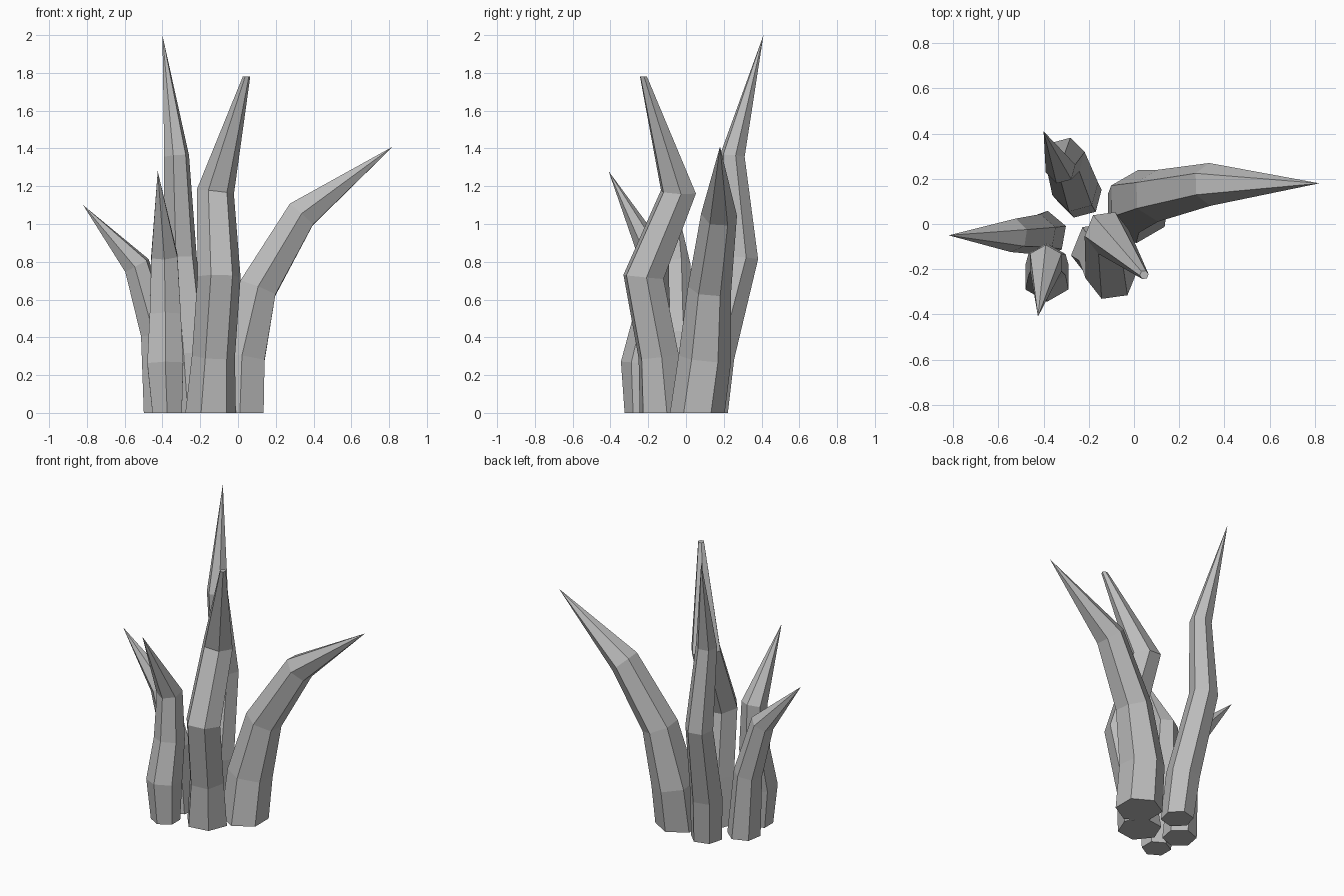
import bpy, bmesh, math
from mathutils import Vector

cube = bpy.data.objects.get("Cube")
if cube:
    bpy.data.objects.remove(cube)

SIDES = 6

grey = bpy.data.materials.new("stone_grey")
grey.use_nodes = True
colour = (0.5, 0.5, 0.5, 1)
grey.diffuse_color = colour
grey.node_tree.nodes["Principled BSDF"].inputs["Base Color"].default_value = colour


def spike(name, rings, tip, turn=0.0, blunt=0.0):
    """Loft hexagonal rings (x, y, z, radius) along a bent path to a tip."""
    bm = bmesh.new()
    path = [Vector(r[:3]) for r in rings] + [Vector(tip)]
    radii = [r[3] for r in rings]
    if blunt:
        radii.append(blunt)
    loops = []
    for i, radius in enumerate(radii):
        # Each ring leans halfway between the segments it joins
        if i == 0:
            lean = Vector((0, 0, 1))
        else:
            lean = (path[i] - path[i - 1]).normalized()
            if i + 1 < len(path):
                lean += (path[i + 1] - path[i]).normalized()
            else:
                lean = Vector((0, 0, 1))
        spin = Vector((0, 0, 1)).rotation_difference(lean.normalized())
        loop = []
        for k in range(SIDES):
            a = math.radians(turn) + math.tau * k / SIDES
            offset = Vector((math.cos(a), math.sin(a), 0)) * radius
            loop.append(bm.verts.new(path[i] + spin @ offset))
        loops.append(loop)
    for low, high in zip(loops, loops[1:]):
        for k in range(SIDES):
            n = (k + 1) % SIDES
            bm.faces.new((low[k], low[n], high[n], high[k]))
    bm.faces.new(loops[0][::-1])
    if blunt:
        bm.faces.new(loops[-1])
    else:
        end = bm.verts.new(path[-1])
        for k in range(SIDES):
            bm.faces.new((loops[-1][k], loops[-1][(k + 1) % SIDES], end))
    bmesh.ops.recalc_face_normals(bm, faces=bm.faces)
    mesh = bpy.data.meshes.new(name)
    bm.to_mesh(mesh)
    bm.free()
    mesh.materials.append(grey)
    obj = bpy.data.objects.new(name, mesh)
    bpy.context.collection.objects.link(obj)
    return obj


# Long spike sweeping out to the +x side
spike("left_spike", [(0.01, 0.06, 0, 0.145), (0.02, 0.1, 0.29, 0.14),
                     (0.105, 0.125, 0.66, 0.115), (0.335, 0.175, 1.05, 0.095)],
      (0.82, 0.18, 1.41), turn=30)

# Tallest spike at the back
spike("back_spike", [(-0.24, 0.125, 0, 0.1), (-0.26, 0.155, 0.3, 0.105),
                     (-0.305, 0.295, 0.82, 0.09), (-0.325, 0.245, 1.36, 0.068)],
      (-0.4, 0.41, 2.0), turn=15)

# Zigzag spike at the front with a blunt end
spike("front_spike", [(-0.145, -0.12, 0, 0.135), (-0.13, -0.145, 0.3, 0.115),
                      (-0.1, -0.225, 0.72, 0.115), (-0.12, -0.04, 1.17, 0.1)],
      (0.045, -0.225, 1.78), turn=8, blunt=0.02)

# Short spike leaning out to the -x side
spike("right_spike", [(-0.4, -0.045, 0, 0.105), (-0.43, -0.045, 0.42, 0.09),
                      (-0.535, -0.05, 0.78, 0.075)],
      (-0.82, -0.05, 1.1), turn=20)

# Bulging spike at the front of the -x side
spike("front_right_spike", [(-0.375, -0.235, 0, 0.09), (-0.385, -0.235, 0.26, 0.11),
                            (-0.385, -0.18, 0.52, 0.095), (-0.39, -0.17, 0.83, 0.08)],
      (-0.425, -0.41, 1.28), turn=30)
